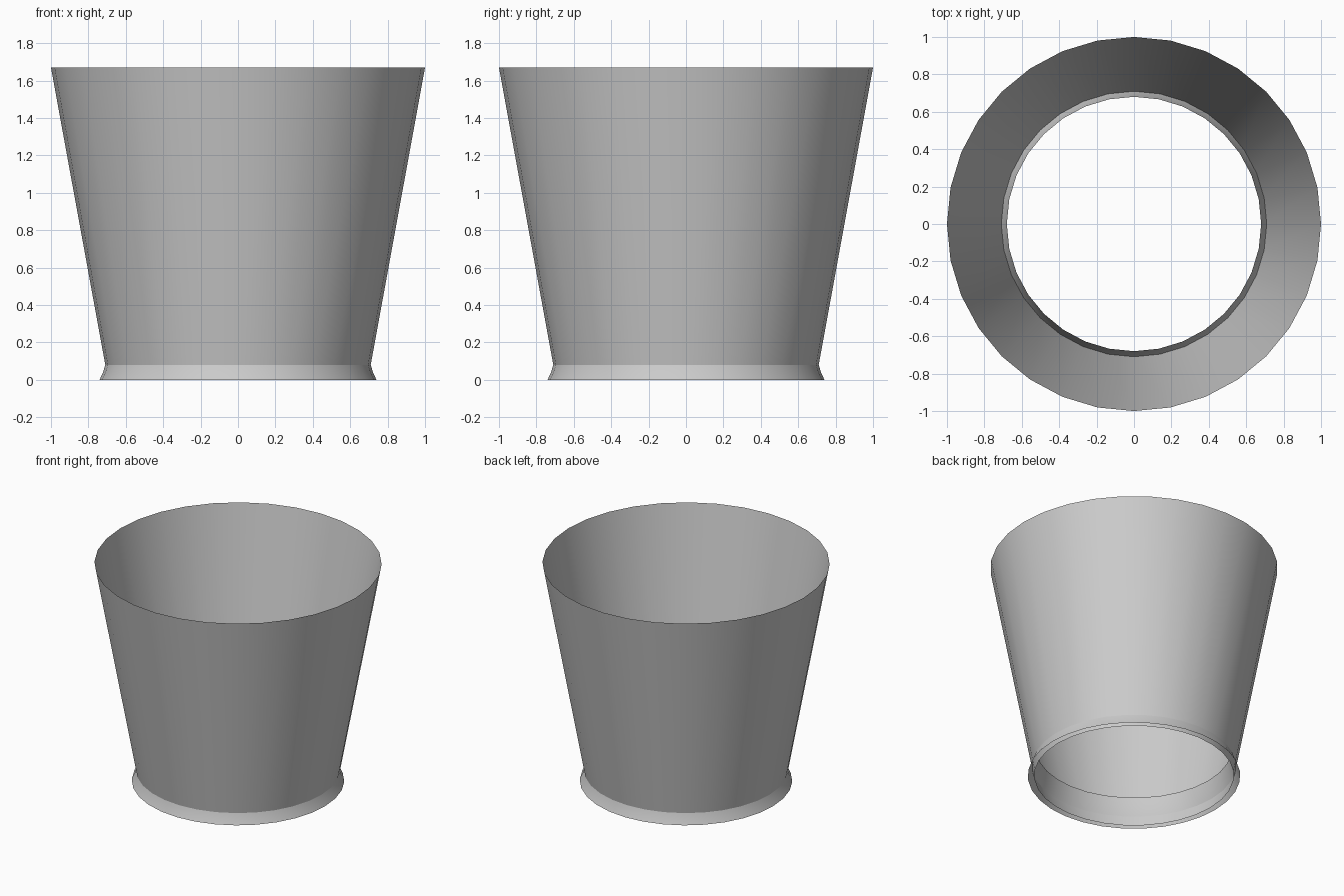
import bpy, bmesh
from math import sin, cos, pi, radians

if "Cube" in bpy.data.objects:
    bpy.data.objects.remove(bpy.data.objects["Cube"])

SIDES = 32


def lathe(name, profile):
    """Spin an open (radius, height) profile into a thin smooth shell."""
    bm = bmesh.new()
    rings = [[bm.verts.new((r * cos(2 * pi * i / SIDES), r * sin(2 * pi * i / SIDES), z))
              for i in range(SIDES)] for r, z in profile]
    for low, high in zip(rings, rings[1:]):
        for i in range(SIDES):
            j = (i + 1) % SIDES
            bm.faces.new((low[i], low[j], high[j], high[i]))
    mesh = bpy.data.meshes.new(name)
    bm.to_mesh(mesh)
    bm.free()
    obj = bpy.data.objects.new(name, mesh)
    bpy.context.collection.objects.link(obj)
    bpy.context.view_layer.objects.active = obj
    obj.select_set(True)
    bpy.ops.object.shade_smooth_by_angle(angle=radians(35))
    obj.select_set(False)
    return obj


# Tapered wall, open at both ends
lathe("tapered_wall", [(0.695, 0.0), (1.0, 1.67)])

# Flared foot ring, passing through the wall and ending inside it
lathe("flared_foot", [(0.74, 0.0), (0.722, 0.04), (0.708, 0.085),
                      (0.692, 0.14), (0.68, 0.215)])
